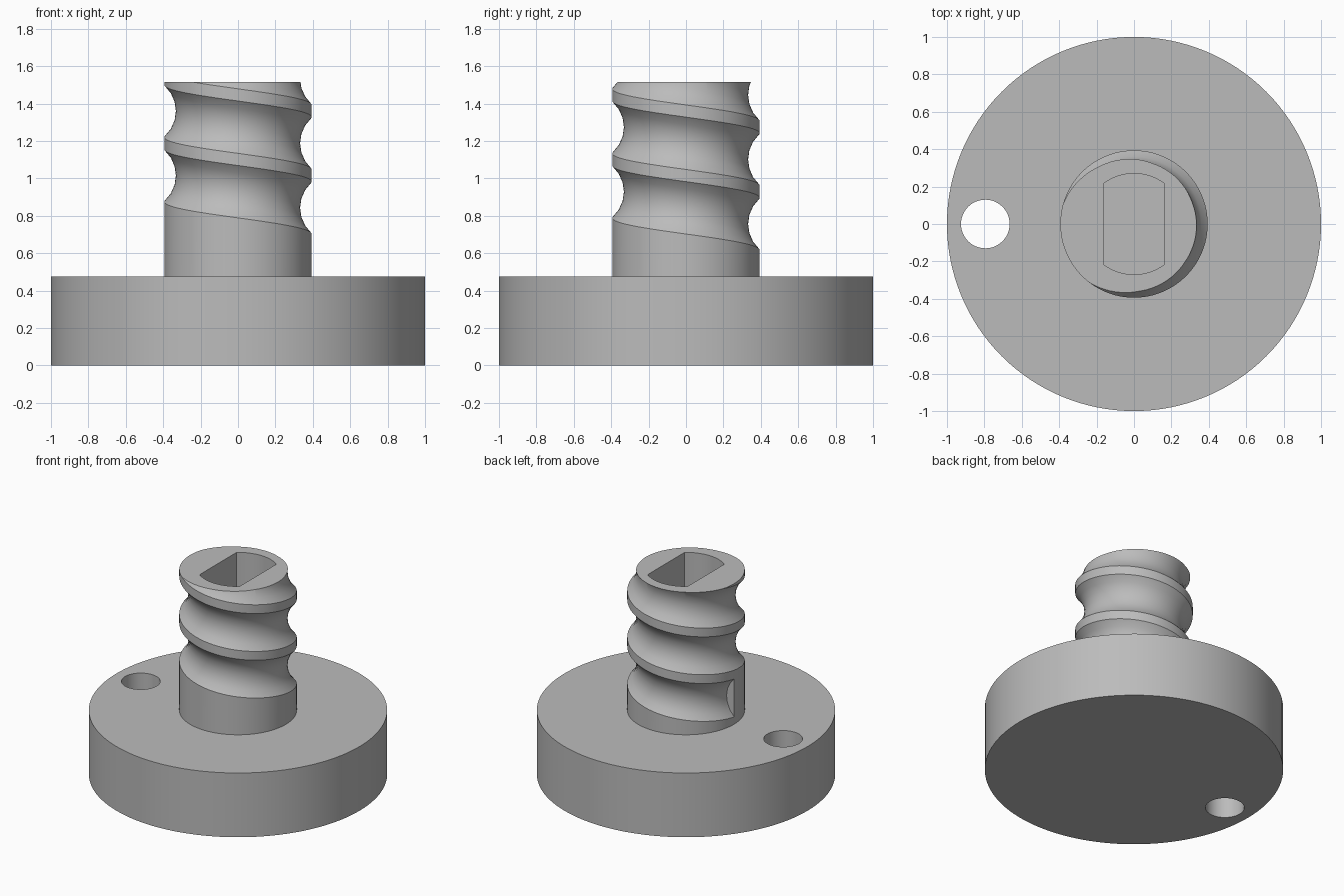
import bpy, bmesh
from math import sin, cos, pi, asin, sqrt, hypot

if "Cube" in bpy.data.objects:
    bpy.data.objects.remove(bpy.data.objects["Cube"])

BASE_TOP, TOP = 0.475, 1.515
RADIUS, DEPTH = 0.394, 0.062      # shaft radius and groove depth
PITCH, WIDTH, START = 0.345, 0.28, 0.53
STEPS, ARC = 72, 6                # columns per turn, segments per groove

grey = bpy.data.materials.new("plain grey")
grey.use_nodes = True
colour = (0.5, 0.5, 0.5, 1)
grey.diffuse_color = colour
grey.node_tree.nodes["Principled BSDF"].inputs["Base Color"].default_value = colour


def make_object(name, bm):
    bmesh.ops.recalc_face_normals(bm, faces=bm.faces)
    mesh = bpy.data.meshes.new(name)
    bm.to_mesh(mesh)
    bm.free()
    mesh.materials.append(grey)
    obj = bpy.data.objects.new(name, mesh)
    bpy.context.collection.objects.link(obj)
    return obj


def prism(name, outline, z0, z1):
    bm = bmesh.new()
    face = bm.faces.new([bm.verts.new((x, y, z0)) for x, y in outline])
    top = bmesh.ops.extrude_face_region(bm, geom=[face])["geom"]
    verts = [v for v in top if isinstance(v, bmesh.types.BMVert)]
    bmesh.ops.translate(bm, verts=verts, vec=(0, 0, z1 - z0))
    return make_object(name, bm)


def circle(cx, r, n):
    return [(cx + r * cos(2 * pi * i / n), r * sin(2 * pi * i / n)) for i in range(n)]


def select_only(obj):
    bpy.ops.object.select_all(action='DESELECT')
    obj.select_set(True)
    bpy.context.view_layer.objects.active = obj


def cut(obj, cutter):
    mod = obj.modifiers.new("cut", 'BOOLEAN')
    mod.operation, mod.solver, mod.object = 'DIFFERENCE', 'EXACT', cutter
    select_only(obj)
    bpy.ops.object.modifier_apply(modifier=mod.name)
    bpy.data.objects.remove(cutter)


def smooth(obj):
    select_only(obj)
    bpy.ops.object.shade_smooth_by_angle(angle=pi / 6)


# Round base with a through hole near its edge
base = prism("base", circle(0, 1, 128), 0, BASE_TOP)
cut(base, prism("hole_cutter", circle(-0.795, 0.13, 48), -0.1, 0.6))
smooth(base)

# Groove cross-section: a circular arc, as (radius, height) pairs
arc_r = (WIDTH ** 2 / 4 + DEPTH ** 2) / (2 * DEPTH)
half = asin(WIDTH / 2 / arc_r)
groove = []
for j in range(ARC + 1):
    a = half * (2 * j / ARC - 1)
    groove.append((RADIUS - DEPTH + arc_r * (1 - cos(a)), WIDTH / 2 + arc_r * sin(a)))

# Threaded shaft: columns of vertices that climb clockwise from the -x side
bm = bmesh.new()
G = ARC + 1
bottoms, columns = [], []
for i in range(STEPS):
    t = i / STEPS
    ang = pi - 2 * pi * t
    c, s = cos(ang), sin(ang)
    bottoms.append(bm.verts.new((RADIUS * c, RADIUS * s, 0.4)))
    turns = 4 if i == 0 else 3
    points = [(r, START + PITCH * (t + k) + z) for k in range(turns) for r, z in groove]
    points.append((RADIUS, START + PITCH * (t + turns)))
    columns.append([bm.verts.new((r * c, r * s, z)) for r, z in points])

# The last column is the first one, a full turn higher
first = columns[0]
bottoms.append(bottoms[0])
columns.append(first[G:])
for i in range(STEPS):
    a, b = columns[i], columns[i + 1]
    for j in range(3 * G):
        bm.faces.new((a[j], a[j + 1], b[j + 1], b[j]))
    step = [first[0], first[G - 1]] if i == STEPS - 1 else []
    bm.faces.new([bottoms[i], bottoms[i + 1]] + step + [b[0], a[0]])
bm.faces.new(first[:G])           # flat wall where the groove starts
bm.faces.new(bottoms[:-1])
bmesh.ops.recalc_face_normals(bm, faces=bm.faces)

# Slice the thread off level and cap it
bmesh.ops.bisect_plane(bm, geom=bm.verts[:] + bm.edges[:] + bm.faces[:],
                       plane_co=(0, 0, TOP), plane_no=(0, 0, 1), clear_outer=True)
bmesh.ops.holes_fill(bm, edges=[e for e in bm.edges if e.is_boundary], sides=0)
shaft = make_object("threaded_shaft", bm)

# Double-flat socket in the top of the shaft
FLAT, ROUND = 0.163, 0.27
edge = asin(FLAT / ROUND)
arc = [(ROUND * sin(a), ROUND * cos(a)) for a in
       (edge * (2 * i / 16 - 1) for i in range(17))]
cut(shaft, prism("socket_cutter", arc + [(-x, -y) for x, y in arc], BASE_TOP, TOP + 0.1))
smooth(shaft)
